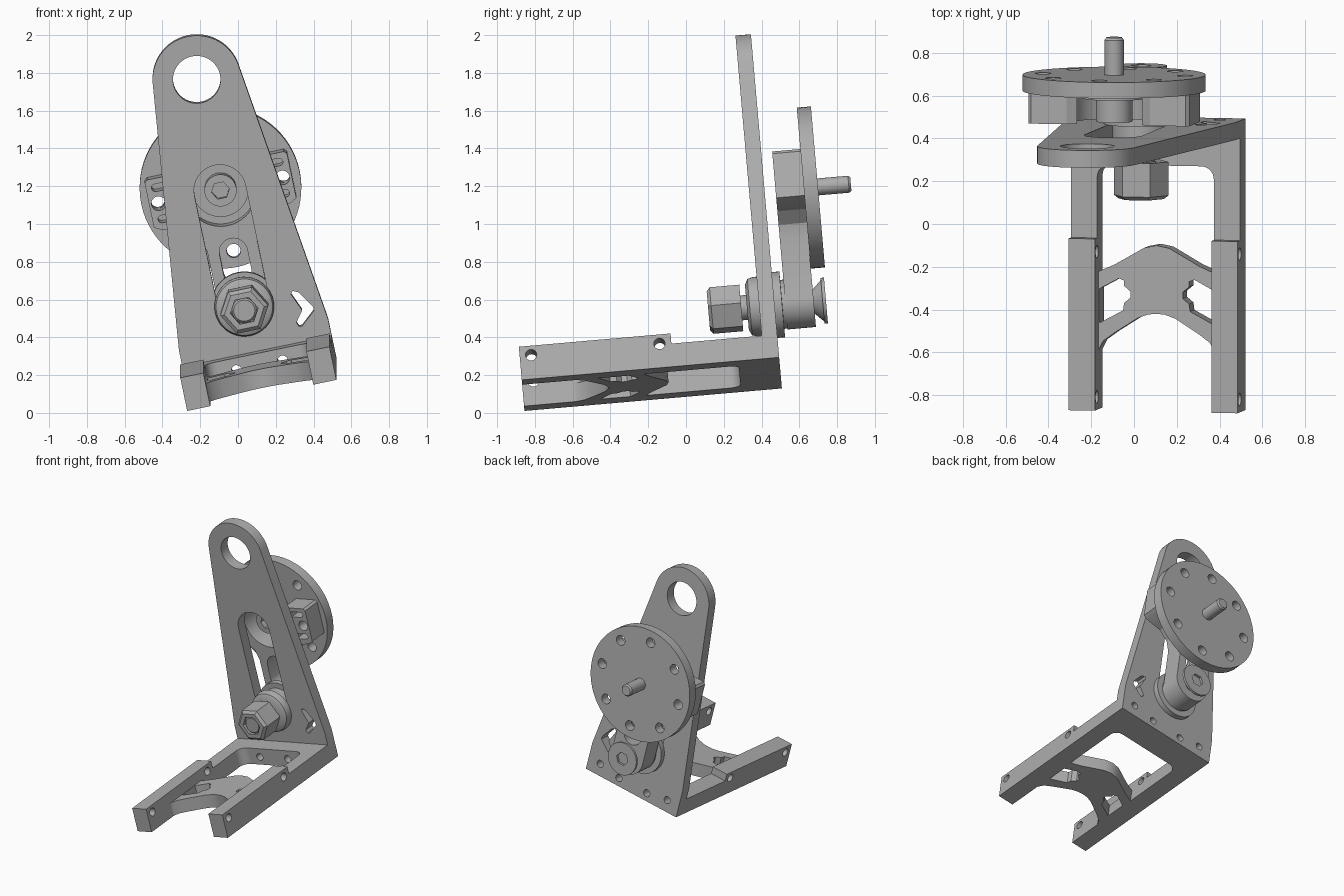
import bpy, bmesh
from math import sin, cos, pi, radians
from mathutils import Matrix, Vector

cube = bpy.data.objects.get("Cube")
if cube:
    bpy.data.objects.remove(cube)

steel = bpy.data.materials.new("machined_grey")
steel.use_nodes = True
GREY = (0.42, 0.42, 0.42, 1)
steel.diffuse_color = GREY
steel.node_tree.nodes["Principled BSDF"].inputs["Base Color"].default_value = GREY

# Whole assembly leans: u across, v back, w up in the part frame
FRAME = (Matrix.Translation((0.126, -0.0146, 0.1667))
         @ Matrix.Rotation(radians(5), 4, 'X') @ Matrix.Rotation(radians(-11.8), 4, 'Y'))
AXES = {
    'u': Matrix(((0, 0, 1, 0), (1, 0, 0, 0), (0, 1, 0, 0), (0, 0, 0, 1))),
    'v': Matrix(((1, 0, 0, 0), (0, 0, -1, 0), (0, 1, 0, 0), (0, 0, 0, 1))),
    'w': Matrix.Identity(4),
}
CU = -0.017            # centre line of the plate, pivot and disc
DISC_W, PIVOT_W, TOP_W = 0.988, 0.372, 1.603


def finish(name, bm):
    bmesh.ops.remove_doubles(bm, verts=bm.verts, dist=1e-5)
    bmesh.ops.recalc_face_normals(bm, faces=bm.faces)
    bm.transform(FRAME)
    mesh = bpy.data.meshes.new(name)
    bm.to_mesh(mesh)
    bm.free()
    mesh.materials.clear()
    mesh.materials.append(steel)
    obj = bpy.data.objects.new(name, mesh)
    bpy.context.collection.objects.link(obj)
    bpy.ops.object.select_all(action='DESELECT')
    obj.select_set(True)
    bpy.context.view_layer.objects.active = obj
    bpy.ops.object.shade_smooth_by_angle(angle=radians(30))
    return obj


def arc(x, y, r, start=0, end=360, n=32):
    """Points on an arc; a full circle leaves out the repeated point."""
    count = n if end - start == 360 else n + 1
    angles = [radians(start + (end - start) * i / n) for i in range(count)]
    return [(x + r * cos(a), y + r * sin(a)) for a in angles]


def capsule(x, low, high, r):
    return arc(x, high, r, 0, 180, 16) + arc(x, low, r, 180, 360, 16)


def slab(name, loops, a, b, axis):
    """Extrude an outline with holes from a to b along one axis."""
    curve = bpy.data.curves.new(name, 'CURVE')
    curve.dimensions = '2D'
    curve.fill_mode = 'BOTH'
    curve.extrude = (b - a) / 2
    for loop in loops:
        spline = curve.splines.new('POLY')
        spline.points.add(len(loop) - 1)
        for point, (x, y) in zip(spline.points, loop):
            point.co = (x, y, 0, 1)
        spline.use_cyclic_u = True
    helper = bpy.data.objects.new(name + "_profile", curve)
    bpy.context.collection.objects.link(helper)
    graph = bpy.context.evaluated_depsgraph_get()
    mesh = bpy.data.meshes.new_from_object(helper.evaluated_get(graph))
    bm = bmesh.new()
    bm.from_mesh(mesh)
    bpy.data.objects.remove(helper)
    bpy.data.curves.remove(curve)
    bpy.data.meshes.remove(mesh)
    shift = Vector([(a + b) / 2 if k == axis else 0 for k in 'uvw'])
    bm.transform(Matrix.Translation(shift) @ AXES[axis])
    return finish(name, bm)


def lathe(name, profile, w, sides=40):
    """Turn (radius, v) points about the v axis through the centre line."""
    bm = bmesh.new()
    rings = []
    for r, v in profile:
        rings.append([bm.verts.new((CU + r * cos(2 * pi * i / sides), v,
                                    w + r * sin(2 * pi * i / sides)))
                      for i in range(sides)])
    for near, far in zip(rings, rings[1:]):
        for i in range(sides):
            j = (i + 1) % sides
            bm.faces.new((near[i], near[j], far[j], far[i]))
    for ring, (r, v) in ((rings[0], profile[0]), (rings[-1], profile[-1])):
        if profile[0] != profile[-1]:
            bm.faces.new(ring)
    return finish(name, bm)


# Base legs, stepped down toward the back, with cross holes
HALF, INNER = 0.4035, 0.2785
leg = [(-0.851, 0), (0.435, 0), (0.435, 0.125), (-0.045, 0.125), (-0.045, 0.18), (-0.851, 0.18)]
leg_holes = [arc(-0.79, 0.13, 0.03, n=20), arc(-0.108, 0.13, 0.03, n=20)]
slab("right_leg", [leg] + leg_holes, -HALF, -INNER, 'u')
slab("left_leg", [leg] + leg_holes, INNER, HALF, 'u')

# Back bar with through holes, and rounded inner corners
base_holes = [arc(u, w, 0.027, n=20) for u, w in
              ((-0.3, 0.09), (-0.125, 0.06), (0.125, 0.06), (0.3, 0.09))]
slab("back_bar", [[(-INNER, 0), (INNER, 0), (INNER, 0.125), (-INNER, 0.125)]] + base_holes[1:3],
     0.3, 0.435, 'v')
for side, label in ((-1, "right"), (1, "left")):
    corner = [(INNER, 0.3)] + arc(INNER - 0.06, 0.24, 0.06, 0, 90, 8)
    slab(label + "_corner_fillet", [[(side * u, v) for u, v in corner]], 0, 0.125, 'w')

# Chevron cross brace with a pocket on each side
half_edge = [(0.06, -0.09), (0.2, -0.17), (INNER, -0.205), (INNER, -0.575),
             (0.255, -0.53), (0.2, -0.49), (0.09, -0.42), (0.04, -0.402)]
edge = [(0, -0.078)] + half_edge + [(0, -0.398)] + [(-u, v) for u, v in reversed(half_edge)]
pocket = [(0.272, -0.285), (0.18, -0.235), (0.155, -0.245), (0.155, -0.27), (0.125, -0.295),
          (0.125, -0.325), (0.155, -0.35), (0.16, -0.385), (0.272, -0.445)]
slab("cross_brace", [edge, pocket, [(-u, v) for u, v in pocket]], 0, 0.1, 'w')

# Tall tapered plate: eye at the top, long slot, hooked cutout
plate = ([(-HALF, 0), (HALF, 0), (HALF, 0.215)]
         + arc(CU, TOP_W, 0.234, 7, 173, 40) + [(-HALF, 0.215)])
hook = [(0.238, 0.385), (0.25, 0.4), (0.279, 0.386), (0.339, 0.295), (0.339, 0.275),
        (0.262, 0.208), (0.245, 0.208), (0.236, 0.232), (0.279, 0.289)]
slab("tall_plate", [plate, arc(CU, TOP_W, 0.126, n=48),
                    capsule(CU, PIVOT_W, 1.0, 0.138), hook] + base_holes, 0.435, 0.517, 'v')

# Three-armed bracket behind the plate
body = ([(-0.385, -0.12), (-0.385, 0.12), (-0.37, 0.135), (-0.2, 0.135)]
        + arc(0, 0, 0.19, 145, 395, 32)
        + [(0.2, 0.135), (0.37, 0.135), (0.385, 0.12), (0.385, -0.12), (0.35, -0.14),
           (0.23, -0.16), (0.16, -0.22), (0.135, -0.3)]
        + arc(0, PIVOT_W - DISC_W, 0.135, 0, -180, 24)
        + [(-0.135, -0.3), (-0.16, -0.22), (-0.23, -0.16), (-0.35, -0.14)])
cuts = [capsule(0, -0.44, -0.335, 0.075)]
for s in (-1, 1):
    cuts.append(arc(s * 0.335, 0, 0.038, n=20))
    for t in (-1, 1):
        cuts.append([(s * u, t * w) for u, w in
                     [(0.25, 0.065)] + arc(0.335, 0.085, 0.02, -90, 90, 8) + [(0.25, 0.105)]])
slab("bracket", [[(CU + u, DISC_W + w) for u, w in loop] for loop in [body] + cuts],
     0.575, 0.725, 'v')

# Round disc with a ring of bolt holes
bolt_ring = [arc(u, w, 0.037, n=20) for u, w in arc(CU, DISC_W, 0.34, n=8)]
slab("round_disc", [arc(CU, DISC_W, 0.428, n=72)] + bolt_ring, 0.725, 0.80, 'v')
lathe("disc_shaft", [(0.045, 0.79), (0.045, 0.963), (0.036, 0.975)], DISC_W)

# Hub flange and socket screw in the middle of the disc
lathe("hub_flange", [(0.15, 0.69), (0.15, 0.725)], DISC_W)
lathe("hub_screw", [(0.085, 0.63), (0.085, 0.695)], DISC_W)
slab("hub_screw_socket", [arc(CU, DISC_W, 0.085, n=40), arc(CU, DISC_W, 0.048, n=6)],
     0.58, 0.63, 'v')

# Pivot bolt stack: nut, shank, washers, boss and countersunk head
lathe("pivot_nut", [(0.075, 0.165), (0.108, 0.165), (0.13, 0.182), (0.13, 0.34),
                    (0.075, 0.34), (0.075, 0.165)], PIVOT_W, 6)
lathe("pivot_shank", [(0.056, 0.175), (0.066, 0.185), (0.066, 0.72)], PIVOT_W)
lathe("front_washer", [(0.12, 0.37), (0.15, 0.385), (0.158, 0.415), (0.158, 0.435),
                       (0.134, 0.436), (0.134, 0.517)], PIVOT_W)
lathe("back_washer", [(0.175, 0.517), (0.175, 0.557), (0.13, 0.558), (0.13, 0.576)], PIVOT_W)
lathe("pivot_head", [(0.055, 0.715), (0.11, 0.772)], PIVOT_W)
slab("pivot_head_socket", [arc(CU, PIVOT_W, 0.122, n=40), arc(CU, PIVOT_W, 0.05, n=6)],
     0.772, 0.79, 'v')
